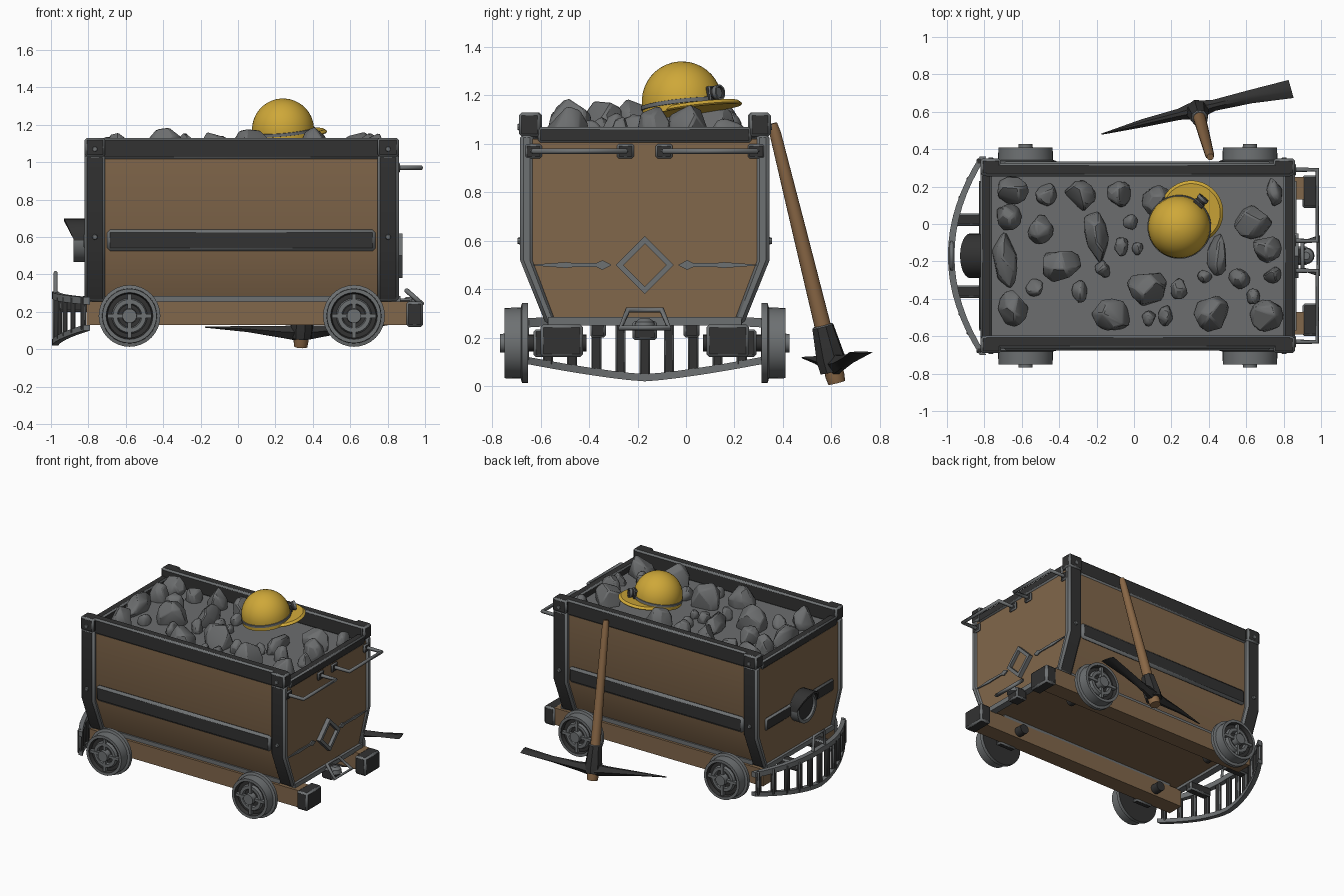
import bpy, bmesh, math, random
from mathutils import Matrix, Vector

if "Cube" in bpy.data.objects:
    bpy.data.objects.remove(bpy.data.objects["Cube"])

random.seed(4)
C = -0.17  # centre line of the cart in y


def material(name, rgb):
    m = bpy.data.materials.new(name)
    m.diffuse_color = (*rgb, 1)
    m.use_nodes = True
    m.node_tree.nodes["Principled BSDF"].inputs["Base Color"].default_value = m.diffuse_color
    return m


WOOD = material("brown wood", (0.22, 0.135, 0.07))
HANDLE = material("handle wood", (0.25, 0.135, 0.06))
DARK = material("dark iron", (0.032, 0.032, 0.032))
WORN = material("worn iron edge", (0.155, 0.165, 0.17))
STONE = material("grey stone", (0.15, 0.155, 0.158))
YELLOW = material("helmet yellow", (0.62, 0.39, 0.04))


def finish(name, bm, mats, angle=30, M=None, bevel=0):
    """Turn a bmesh into an object; a bevel takes the second material (worn edges)."""
    bmesh.ops.recalc_face_normals(bm, faces=bm.faces)
    me = bpy.data.meshes.new(name)
    bm.to_mesh(me)
    bm.free()
    for m in mats:
        me.materials.append(m)
    if M:
        me.transform(M)
    for p in me.polygons:
        p.use_smooth = True
    me.set_sharp_from_angle(angle=math.radians(angle))
    ob = bpy.data.objects.new(name, me)
    bpy.context.collection.objects.link(ob)
    if bevel:
        b = ob.modifiers.new("worn edges", 'BEVEL')
        b.width, b.segments, b.limit_method = bevel, 1, 'ANGLE'
        b.material = len(mats) - 1
    return ob


def loft(name, sections, mats, segs=None, **kw):
    """Skin a row of equal loops; segs gives a material index per step."""
    bm = bmesh.new()
    rings = [[bm.verts.new(p) for p in s] for s in sections]
    n = len(rings[0])
    segs = segs or [0] * len(rings)
    for i in range(len(rings) - 1):
        for j in range(n):
            k = (j + 1) % n
            bm.faces.new((rings[i][j], rings[i][k], rings[i + 1][k], rings[i + 1][j])).material_index = segs[i]
    bm.faces.new(rings[0])
    bm.faces.new(rings[-1]).material_index = segs[-1]
    return finish(name, bm, mats, **kw)


def lathe(name, prof, mats, loc, axis, n=32, segs=None, M=None):
    """Turned part: prof is (radius, height) along axis from loc."""
    T = Matrix.Translation(loc) @ Vector(axis).to_track_quat('Z', 'Y').to_matrix().to_4x4()
    rings = [[(r * math.cos(a), r * math.sin(a), h) for a in (2 * math.pi * j / n for j in range(n))]
             for r, h in prof]
    return loft(name, rings, mats, segs, M=(M @ T) if M else T)


def box(name, x, y, z, mats, bevel=0, M=None):
    quad = lambda zz: [(x[0], y[0], zz), (x[1], y[0], zz), (x[1], y[1], zz), (x[0], y[1], zz)]
    return loft(name, [quad(z[0]), quad(z[1])], mats, bevel=bevel, M=M)


def tube(name, pts, r, mat, closed=False):
    cu = bpy.data.curves.new(name, 'CURVE')
    cu.dimensions, cu.bevel_depth, cu.bevel_resolution, cu.use_fill_caps = '3D', r, 1, True
    sp = cu.splines.new('POLY')
    sp.points.add(len(pts) - 1)
    sp.use_cyclic_u = closed
    for p, q in zip(sp.points, pts):
        p.co = (*q, 1)
    cu.materials.append(mat)
    bpy.context.collection.objects.link(bpy.data.objects.new(name, cu))


def side(s, a, b):
    """y range at offsets a..b from the centre line on side s."""
    return sorted((C + s * a, C + s * b))


IRON = [DARK, WORN]

# Wooden tub with a stone fill on top
prof = [(-0.485, 1.02), (-0.485, 0.52), (-0.385, 0.27), (0.385, 0.27), (0.485, 0.52), (0.485, 1.02)]
tub = loft("tub", [[(x, C + y, z) for y, z in prof] for x in (-0.81, 0.85)], [WOOD, STONE])
for p in tub.data.polygons:
    p.material_index = int(p.normal.z > 0.9)

for s in (-1, 1):
    # Corner straps following the tub profile, caps and bolts
    sp = [(0.46, 1.04), (0.515, 1.04), (0.515, 0.52), (0.408, 0.255), (0.36, 0.255), (0.46, 0.52)]
    for x0, x1 in ((-0.82, -0.71), (0.745, 0.86)):
        strap = loft("corner_strap", [[(x, C + s * y, z) for y, z in sp] for x in (x0, x1)], IRON, bevel=0.014)
        for p in strap.data.polygons:
            p.material_index = int(abs(p.normal.x) > 0.9)
        box("corner_cap", (x0, x1), side(s, 0.43, 0.52), (1.03, 1.13), IRON, 0.012)
        for z in (1.07, 0.6):
            lathe("bolt", [(0.016, 0), (0.012, 0.012)], [WORN], ((x0 + x1) / 2, C + s * 0.513, z), (0, s, 0), 8)
    # Side rim, middle band and lower edge
    box("side_rim", (-0.80, 0.845), side(s, 0.425, 0.495), (1.015, 1.13), IRON, 0.012)
    box("side_band", (-0.70, 0.735), side(s, 0.44, 0.505), (0.525, 0.64), IRON, 0.016)
    box("lower_edge", (-0.71, 0.745), side(s, 0.30, 0.402), (0.25, 0.285), [WORN])
    # Chassis beam and buffers
    box("chassis_beam", (-0.81, 0.91), side(s, 0.30, 0.42), (0.13, 0.255), [WOOD])
    box("buffer", (0.90, 0.99), side(s, 0.255, 0.43), (0.12, 0.255), IRON, 0.012)
    # Wheels on stub axles
    for x in (-0.58, 0.62):
        wp = [(0.165, 0), (0.165, 0.025), (0.147, 0.03), (0.145, 0.098), (0.125, 0.098), (0.118, 0.07),
              (0.095, 0.07), (0.088, 0.09), (0.066, 0.09), (0.06, 0.07), (0.04, 0.07), (0.038, 0.115)]
        lathe("wheel", wp, IRON, (x, C + s * 0.482, 0.178), (0, s, 0),
              segs=[1, 1, 1, 1, 0, 0, 1, 1, 1, 0, 1, 1])
        for dx, dz in ((0.118, 0.01), (0.01, 0.118)):
            box("wheel_spoke", (x - dx, x + dx), side(s, 0.54, 0.577), (0.178 - dz, 0.178 + dz), [WORN])
        lathe("axle_stub", [(0.035, 0), (0.035, 0.28)], IRON, (x, C + s * 0.24, 0.178), (0, s, 0), 16)
        box("axle_bearing", (x - 0.07, x + 0.07), side(s, 0.41, 0.46), (0.12, 0.235), IRON, 0.01)
    # End handles (right end)
    a, b = C + s * 0.08, C + s * 0.46
    tube("end_handle", [(0.85, a, 0.97), (0.98, a, 0.97), (0.98, b, 0.97), (0.85, b, 0.97)], 0.013, WORN)
    for y in (a, b):
        box("handle_mount", (0.845, 0.865), (y - 0.035, y + 0.035), (0.94, 1.0), IRON, 0.008)
    # Arrow ornament beside the diamond
    arrow = [(0.14, 0.002), (0.175, 0.02), (0.20, 0.008), (0.30, 0.009), (0.325, 0.012), (0.46, 0.002)]
    loft("arrow_ornament", [[(0.84, C + s * y, 0.5 - h), (0.858, C + s * y, 0.5 - h), (0.858, C + s * y, 0.5 + h),
                             (0.84, C + s * y, 0.5 + h)] for y, h in arrow], [WORN])
    # Bracket holding the catcher
    box("catcher_bracket", (-0.96, -0.78), side(s, 0.16, 0.225), (0.20, 0.265), IRON, 0.01)

# End rims, sills, diamond ornament
for x in ((-0.82, -0.76), (0.80, 0.86)):
    box("end_rim", x, (C - 0.44, C + 0.44), (1.005, 1.07), IRON, 0.01)
for x in ((-0.83, -0.78), (0.82, 0.87)):
    box("end_sill", x, (C - 0.40, C + 0.40), (0.25, 0.285), [WORN])
lathe("diamond_ornament", [(0.12, 0), (0.12, 0.035), (0.088, 0.035), (0.088, 0.012)], [WORN, WOOD],
      (0.845, C, 0.5), (1, 0, 0), 4, segs=[0, 0, 0, 1])

# Coupler: block, pin and tilted link
box("coupler_block", (0.84, 0.93), (C - 0.05, C + 0.05), (0.19, 0.27), IRON, 0.01)
lathe("coupler_pin", [(0.045, 0), (0.04, 0.03), (0.02, 0.045)], [WORN], (0.92, C, 0.235), (0, 0, 1), 16)
tube("coupler_link", [(0.90, C - 0.07, 0.315), (0.90, C + 0.07, 0.315), (0.985, C + 0.10, 0.24),
                      (0.985, C - 0.10, 0.24)], 0.013, WORN, True)

# Left end: band, lamp and hood
box("end_band", (-0.825, -0.79), (C - 0.40, C + 0.40), (0.535, 0.625), IRON, 0.012)
lathe("end_lamp", [(0.115, 0), (0.115, 0.065), (0.092, 0.065), (0.088, 0.05)], IRON, (-0.815, C, 0.58), (-1, 0, 0),
      segs=[1, 1, 1, 0])
hood = []
for i in range(13):
    a = math.pi * i / 12
    tip = -0.875 - 0.055 * math.sin(a)
    hood.append([(x, C + r * math.cos(a), 0.58 + r * math.sin(a))
                 for x, r in ((-0.82, 0.105), (-0.82, 0.12), (tip, 0.12), (tip, 0.105))])
loft("lamp_hood", hood, [DARK])

# Curved track catcher
cx = lambda d: -0.995 + 0.17 * (d / 0.53) ** 2
cz = lambda d: 0.02 + 0.08 * abs(d / 0.53) ** 1.3


def catcher_bar(name, low, h):
    ds = [0.53 * i / 8 for i in range(-8, 9)]
    loft(name, [[(cx(d), C + d, low(d)), (cx(d) + 0.035, C + d, low(d)), (cx(d) + 0.035, C + d, low(d) + h),
                 (cx(d), C + d, low(d) + h)] for d in ds], [WORN])


catcher_bar("catcher_top", lambda d: 0.27 - 0.03 * abs(d / 0.53), 0.038)
catcher_bar("catcher_bottom", cz, 0.03)
for i in range(-5, 6):
    d = i * 0.1
    box("catcher_slat", (cx(d) + 0.002, cx(d) + 0.03), (C + d - 0.021, C + d + 0.021), (cz(d) + 0.01, 0.28), IRON, 0.006)
tube("catcher_loop", [(-0.975, C - 0.07, 0.29), (-0.975, C - 0.06, 0.41), (-0.975, C + 0.06, 0.41),
                      (-0.975, C + 0.07, 0.29)], 0.011, WORN)

# Stones: x, y, half sizes
ROCKS = [(-.65, .18, .09, .075), (-.47, .16, .06, .065), (-.29, .15, .085, .085), (-.08, .16, .07, .08),
         (-.67, .04, .07, .08), (-.69, -.19, .065, .16), (-.5, -.03, .07, .08), (-.39, -.22, .11, .1),
         (-.2, -.06, .06, .16), (-.02, .01, .04, .05), (-.07, -.12, .04, .06), (-.16, -.24, .05, .05),
         (-.645, -.45, .08, .1), (-.53, -.34, .05, .05), (-.29, -.36, .045, .065), (-.115, -.485, .11, .09),
         (.07, -.34, .11, .1), (.02, -.13, .03, .04), (.08, -.5, .04, .05), (.24, -.35, .05, .06),
         (.42, -.48, .1, .1), (.45, -.17, .06, .12), (.63, .01, .11, .09), (.75, .17, .045, .08),
         (.71, -.13, .08, .08), (.71, -.49, .09, .09), (.565, -.29, .06, .06), (.38, -.28, .04, .04),
         (.74, -.27, .05, .05), (.64, -.39, .04, .05), (.15, .12, .11, .09), (.17, -.49, .04, .06)]
for x, y, rx, ry in ROCKS:
    bm = bmesh.new()
    bmesh.ops.create_icosphere(bm, subdivisions=2, radius=1.03)
    bmesh.ops.rotate(bm, verts=bm.verts, matrix=Matrix.Rotation(random.uniform(0, 6), 3, Vector((1, random.random(), 1))))
    drop = random.sample(list(bm.verts), 22)
    bmesh.ops.delete(bm, geom=drop, context='VERTS')
    bmesh.ops.delete(bm, geom=list(bm.faces) + list(bm.edges), context='EDGES_FACES')
    bmesh.ops.convex_hull(bm, input=bm.verts)
    M = (Matrix.Translation((x, y, 1.04)) @ Matrix.Rotation(random.uniform(-0.25, 0.25), 4, 'Z')
         @ Matrix.Diagonal((rx, ry, 1.5 * min(rx, ry), 1)))
    finish("stone", bm, [STONE], 35, M, 0.008)

# Miner's helmet, tilted with the brim to the front lamp
H = Matrix.Translation((0.245, -0.012, 1.13)) @ Matrix.Rotation(math.radians(50), 4, 'Z') \
    @ Matrix.Rotation(math.radians(-8), 4, 'Y')
dome = [(0.166, 0), (0.166, 0.045)] + [(0.166 * math.cos(a), 0.045 + 0.166 * math.sin(a))
                                      for a in (math.pi / 2 * i / 10.05 for i in range(1, 11))]
lathe("helmet_dome", dome, [YELLOW], (0, 0, 0), (0, 0, 1), 40, M=H)
lathe("helmet_brim", [(0.165, 0), (0.17, 0.006), (0.155, 0.02)], [YELLOW], (0.1, 0, 0), (0, 0, 1), 40, M=H)
lathe("helmet_band", [(0.16, 0.024), (0.171, 0.026), (0.171, 0.042), (0.16, 0.044)], [WORN], (0, 0, 0), (0, 0, 1), 40, M=H)
box("helmet_lamp_mount", (0.155, 0.18), (-0.03, 0.03), (0.02, 0.085), IRON, 0.005, M=H)
lathe("helmet_lamp", [(0.022, 0), (0.032, 0.03), (0.032, 0.045), (0.024, 0.045), (0.022, 0.035)], IRON,
      (0.165, 0, 0.055), (1, 0, 0), 16, segs=[0, 1, 1, 0, 1], M=H)

# Pickaxe leaning on the side: handle, socket and curved head
foot, top = Vector((0.335, 0.622, 0.014)), Vector((0.408, 0.357, 1.09))
axis = (top - foot).normalized()
lathe("pickaxe_handle", [(0.036, 0), (0.04, 0.03), (0.034, 0.25), (0.03, 0.6), (0.026, 0.9), (0.024, 1.06), (0.018, 1.105)],
      [HANDLE], foot, axis, 16)
lathe("pickaxe_socket", [(0.058, 0), (0.062, 0.05), (0.046, 0.19), (0.04, 0.195)], IRON, foot + axis * 0.05, axis, 8,
      segs=[0, 0, 1, 1])
head = [(-0.175, 0.48, 0.118, 0.003, 0.003), (0.05, 0.54, 0.108, 0.022, 0.016), (0.24, 0.586, 0.092, 0.03, 0.032),
        (0.335, 0.61, 0.088, 0.05, 0.045), (0.43, 0.635, 0.094, 0.03, 0.032), (0.62, 0.68, 0.115, 0.036, 0.018),
        (0.84, 0.722, 0.14, 0.05, 0.004)]
across = Vector((-0.27, 0.962, 0))
loft("pickaxe_head", [[Vector((x, y, z + b * h)) + across * a * w for a, b in
                       ((-1, 0), (-0.3, -1), (0.3, -1), (1, 0), (0.3, 1), (-0.3, 1))]
                      for x, y, z, w, h in head], [DARK])
